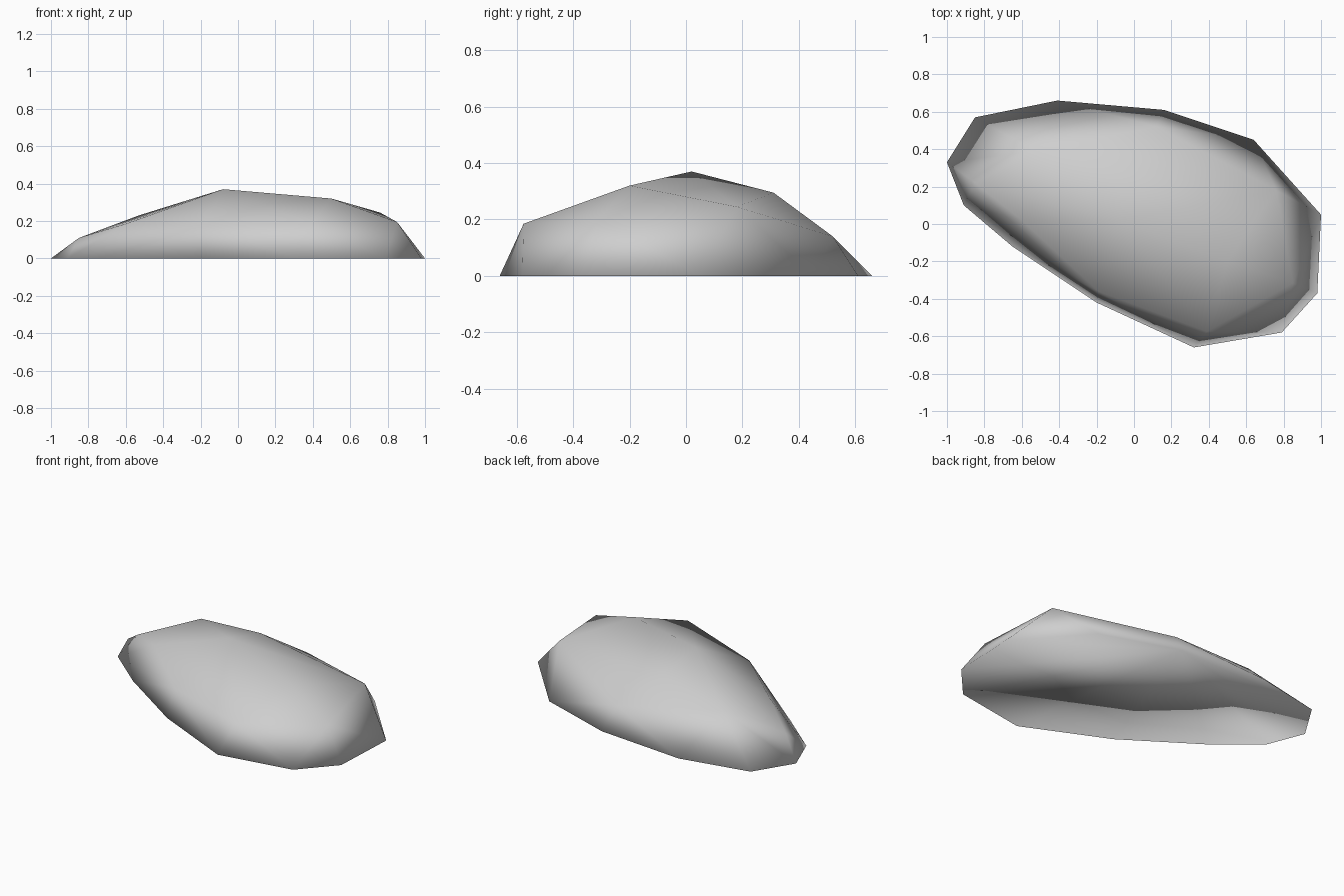
import bpy, bmesh

if "Cube" in bpy.data.objects:
    bpy.data.objects.remove(bpy.data.objects["Cube"])

# Footprint of the rock on the ground (x, y)
footprint = [(-1, .33), (-.85, .57), (-.41, .66), (.16, .61), (.64, .45), (1, .05),
             (.98, -.37), (.79, -.58), (.32, -.66), (-.2, -.42), (-.65, -.12), (-.91, .1)]
# Shoulder corners, then the crown (x, y, z)
shoulder = [(.76, .18, .245), (.85, -.315, .195), (.39, -.575, .185), (-.19, -.36, .17),
            (-.6, .02, .185), (-.85, .22, .11), (-.53, .39, .23), (.12, .52, .14)]
crown = [(-.06, .31, .295), (.5, -.2, .32), (-.08, .02, .37)]

# Faceted boulder: convex skin over the corners
bm = bmesh.new()
for co in [(x, y, 0) for x, y in footprint] + shoulder + crown:
    bm.verts.new(co)
bmesh.ops.convex_hull(bm, input=bm.verts[:])
loose = [v for v in bm.verts if not v.link_faces]
bmesh.ops.delete(bm, geom=loose, context='VERTS')
bmesh.ops.recalc_face_normals(bm, faces=bm.faces[:])
for f in bm.faces:
    f.smooth = True

mesh = bpy.data.meshes.new("rock")
bm.to_mesh(mesh)
bm.free()

# Single stone colour
stone = bpy.data.materials.new("stone grey")
stone.diffuse_color = (.62, .62, .62, 1)
stone.use_nodes = True
stone.node_tree.nodes["Principled BSDF"].inputs["Base Color"].default_value = stone.diffuse_color
mesh.materials.append(stone)

rock = bpy.data.objects.new("rock", mesh)
bpy.context.collection.objects.link(rock)
